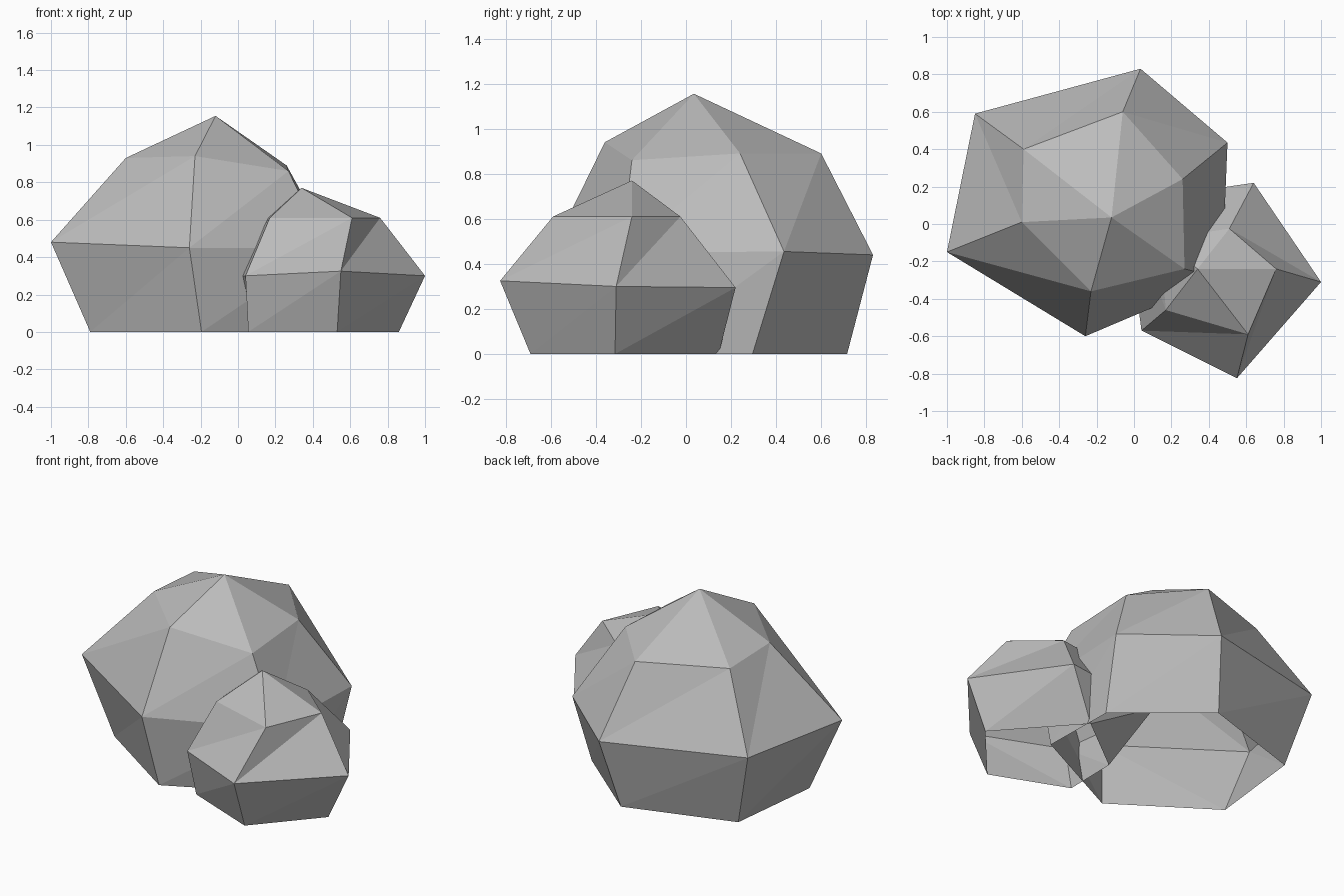
import bpy, bmesh

if "Cube" in bpy.data.objects:
    bpy.data.objects.remove(bpy.data.objects["Cube"])

# Single flat stone colour
stone = bpy.data.materials.new("stone grey")
stone.diffuse_color = (0.5, 0.5, 0.5, 1)
stone.use_nodes = True
stone.node_tree.nodes["Principled BSDF"].inputs["Base Color"].default_value = stone.diffuse_color


def rock(name, base, middle, shoulder, apex):
    """Faceted boulder: three rings joined by triangle bands, a fan on top, open below."""
    bm = bmesh.new()
    rings = [[bm.verts.new(p) for p in ring] for ring in (base, middle, shoulder)]
    top = bm.verts.new(apex)
    n = len(base)
    for i in range(n):
        j = (i + 1) % n
        for low, high in zip(rings, rings[1:]):
            bm.faces.new((low[i], low[j], high[j]))
            bm.faces.new((low[i], high[j], high[i]))
        bm.faces.new((rings[2][i], rings[2][j], top))
    mesh = bpy.data.meshes.new(name)
    bm.to_mesh(mesh)
    bm.free()
    mesh.materials.append(stone)
    obj = bpy.data.objects.new(name, mesh)
    bpy.context.collection.objects.link(obj)
    return obj


# Large six-sided boulder
rock("large_rock",
     [(-.79, -.12, 0), (-.195, -.52, 0), (.47, -.19, 0),
      (.46, .295, 0), (-.04, .715, 0), (-.72, .50, 0)],
     [(-1, -.15, .48), (-.26, -.60, .45), (.47, -.29, .45),
      (.50, .435, .455), (.035, .83, .44), (-.85, .59, .48)],
     [(-.60, .01, .93), (-.23, -.36, .94), (.27, -.24, .86),
      (.26, .24, .89), (-.06, .60, .89), (-.59, .40, .91)],
     (-.12, .035, 1.155))

# Small five-sided boulder, partly sunk into the large one
rock("small_rock",
     [(.055, -.50, 0), (.53, -.69, 0), (.86, -.315, 0),
      (.45, .145, 0), (.06, -.155, 0)],
     [(.04, -.57, .30), (.55, -.825, .325), (1, -.31, .30),
      (.64, .22, .295), (-.05, .12, .30)],
     [(.17, -.46, .61), (.61, -.59, .61), (.76, -.24, .61),
      (.51, -.025, .61), (.14, -.08, .61)],
     (.34, -.24, .77))
